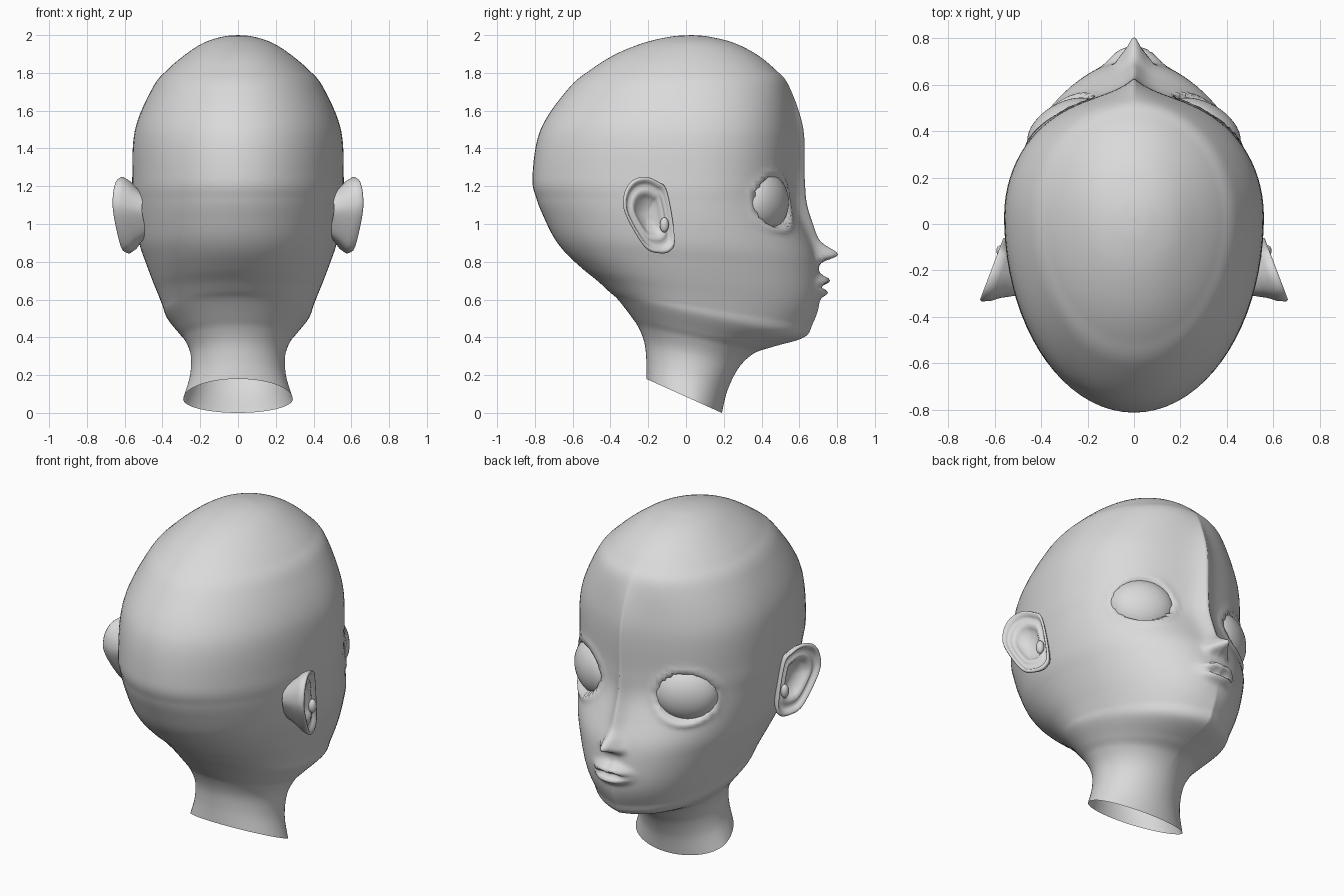
import bpy, bmesh, math
from mathutils import Vector, Matrix

if "Cube" in bpy.data.objects:
    bpy.data.objects.remove(bpy.data.objects["Cube"])

mat = bpy.data.materials.new("plain grey")
mat.diffuse_color = (0.7, 0.7, 0.7, 1)
mat.use_nodes = True
mat.node_tree.nodes["Principled BSDF"].inputs["Base Color"].default_value = mat.diffuse_color


def finish(bm, name):
    bmesh.ops.remove_doubles(bm, verts=bm.verts, dist=1e-5)
    bmesh.ops.recalc_face_normals(bm, faces=bm.faces)
    for f in bm.faces:
        f.smooth = True
    me = bpy.data.meshes.new(name)
    bm.to_mesh(me)
    bm.free()
    me.materials.append(mat)
    ob = bpy.data.objects.new(name, me)
    bpy.context.collection.objects.link(ob)
    return ob


def loft(bm, rings):
    rows = [[bm.verts.new(p) for p in r] for r in rings]
    n = len(rows[0])
    for a, b in zip(rows, rows[1:]):
        for i in range(n):
            j = (i + 1) % n
            bm.faces.new((a[i], a[j], b[j], b[i]))


def catmull(pts, steps, closed=False):
    n, out = len(pts), []
    for i in range(n if closed else n - 1):
        q = [pts[(i + k) % n] if closed else pts[min(max(i + k, 0), n - 1)] for k in (-1, 0, 1, 2)]
        for s in range(steps):
            t = s / steps
            out.append([0.5 * (2 * b + (c - a) * t + (2 * a - 5 * b + 4 * c - d) * t * t
                               + (3 * b - a - 3 * c + d) * t ** 3) for a, b, c, d in zip(*q)])
    if not closed:
        out.append(list(pts[-1]))
    return out


def bump(v, centre, width, power=2):
    return math.exp(-abs((v - centre) / width) ** power)


# Eye placement (mirrored by sign of x)
EYE = Vector((0.325, 0.466, 1.115))
EYE_N = Vector((0.5, 0.866, 0))
EYE_T = Vector((0.866, -0.5, 0))


# Nose height: steep underside, long slope up to the bridge
def nose(z):
    tip = 0.085 * bump(z, 0.835, 0.03 if z < 0.835 else 0.05)
    bridge = 0.03 * bump(z, 0.85, 0.04 if z < 0.85 else 0.38)
    return tip + bridge


# Face details: nose, nostrils, lips and eye sockets pushed out of the head surface
def sculpt(x, y, z):
    ax, sg = abs(x), (1 if x >= 0 else -1)
    if y < 0.2:
        return (x, y, z)
    dy = 0
    if y > 0.45:
        dy += nose(z) * bump(ax, 0, 0.042)
        dy += 0.03 * bump(ax, 0.052, 0.022) * bump(z, 0.815, 0.025)
        cup = 0.008 * bump(ax, 0.035, 0.03)
        dy += bump(ax, 0, 0.105, 4) * (0.055 * bump(z, 0.697 + cup - 0.9 * ax * ax, 0.024)
                                       + 0.042 * bump(z, 0.637 + 1.2 * ax * ax, 0.024)
                                       - 0.012 * bump(z, 0.667, 0.012))
    d = Vector((ax, y, z)) - EYE
    r = math.hypot(d.dot(EYE_T) / 0.15, d.z / 0.133)
    k = min(max((1.02 - r) / 0.12, 0), 1)
    push = 0.012 * bump(r, 1.14, 0.12) - 0.05 * k
    return (x + sg * EYE_N.x * push, y + dy + EYE_N.y * push, z)


# Head and neck: tilted rings (back y, back z, front y, front z, half width)
RINGS = [
    (-.21, .18, .19, .00, .29), (-.21, .28, .22, .12, .255), (-.22, .37, .28, .24, .25),
    (-.25, .45, .36, .315, .28), (-.29, .51, .46, .35, .32), (-.36, .60, .625, .40, .38),
    (-.41, .645, .67, .47, .40), (-.47, .70, .70, .55, .425), (-.55, .765, .71, .64, .455),
    (-.64, .85, .705, .75, .49), (-.70, .93, .69, .85, .52), (-.75, 1.03, .655, .97, .54),
    (-.79, 1.13, .622, 1.10, .553), (-.813, 1.25, .618, 1.23, .56), (-.77, 1.50, .62, 1.50, .545),
    (-.62, 1.72, .545, 1.73, .45), (-.50, 1.82, .47, 1.82, .37), (-.37, 1.90, .37, 1.90, .275),
    (-.22, 1.96, .25, 1.96, .18), (-.08, 1.992, .12, 1.992, .08), (.03, 2, .03, 2, 0)]
HALF, YC = 48, 0.03
rings = []
for yb, zb, yf, zf, w in catmull(RINGS, 9):
    # wedge: how strongly the front of the section is creased along the middle
    wedge = 0.25 * bump(zf, 0.45, 0.12) + bump(zf, 1.32, 0.38, 4)
    ring = []
    for i in range(-HALF, HALF):
        a = math.pi * (abs(i) / HALF) ** 1.3
        u, v = math.sin(a), math.cos(a)
        if v > 0:
            v -= wedge * 0.18 * (1 - math.exp(-u / 0.25)) * (1 - u)
        y = YC + ((yf - YC) * v if v > 0 else (YC - yb) * v)
        z = zb + (zf - zb) * (y - yb) / max(yf - yb, 1e-6)
        ring.append(sculpt(math.copysign(w * u, i), y, z))
    rings.append(ring)
bm = bmesh.new()
loft(bm, rings)
finish(bm, "head_and_neck")

# Ear outline (y, z) and its layers (scale, depth) from hidden root to rim to inner bowl
OUTLINE = [(-.10, 1.17), (-.15, 1.225), (-.22, 1.25), (-.29, 1.225), (-.33, 1.15),
           (-.32, 1.05), (-.22, .88), (-.14, .845), (-.08, .86), (-.06, .93)]
LAYERS = [(.5, -.13), (.72, -.07), (.9, -.035), (1, 0), (.97, .010), (.91, .010), (.85, -.006),
          (.77, -.018), (.68, -.008), (.6, -.006), (.5, -.022), (.4, -.045), (0, -.055)]
outline = catmull(OUTLINE, 6, True)

for side, s in (("right", 1), ("left", -1)):
    rings = []
    for k, d in LAYERS:
        ring = []
        for oy, oz in outline:
            y, z = -.19 + (oy + .19) * k, 1.05 + (oz - 1.05) * k
            x = .56 + .38 * (-.08 - y)
            ring.append((s * (x + d * .93), y + d * .36, z))
        rings.append(ring)
    bm = bmesh.new()
    loft(bm, rings)
    # small flap in front of the ear canal
    m = Matrix.Translation((s * .572, -.115, .995)) @ Matrix.Diagonal((.022, .024, .04, 1))
    bmesh.ops.create_uvsphere(bm, u_segments=16, v_segments=10, radius=1, matrix=m)
    finish(bm, side + "_ear")

    # Eyeball: flattened ball set in the socket, facing outwards
    c = EYE - EYE_N * 0.06
    cols = (EYE_T * 0.18, EYE_N * 0.11, Vector((0, 0, 0.157)))
    m = Matrix([[col[r] for col in cols] + [c[r]] for r in range(3)] + [[0, 0, 0, 1]])
    bm = bmesh.new()
    bmesh.ops.create_uvsphere(bm, u_segments=40, v_segments=24, radius=1,
                              matrix=Matrix.Diagonal((s, 1, 1, 1)) @ m)
    finish(bm, side + "_eye")
